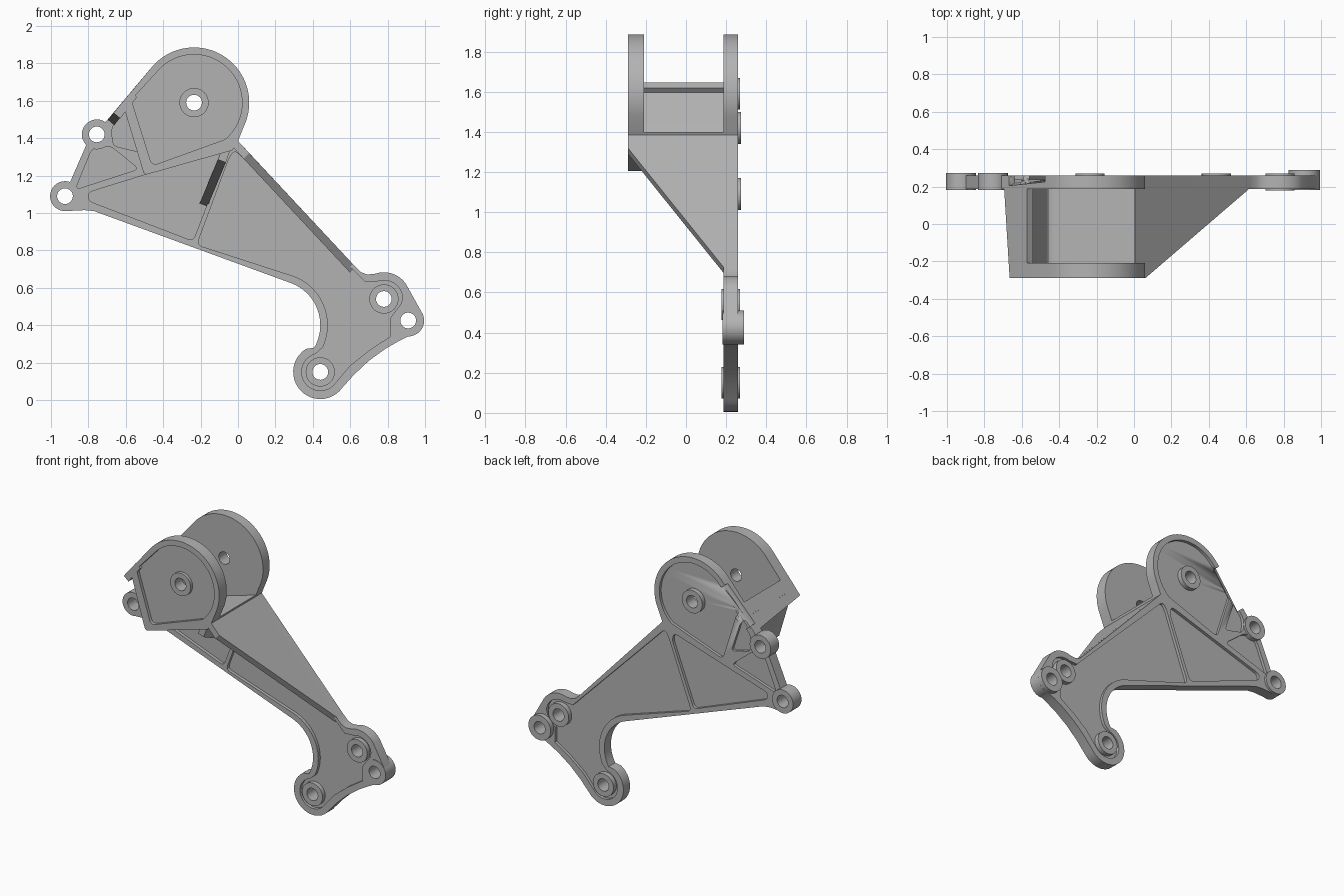
import bpy, bmesh, math
from mathutils import Vector

if "Cube" in bpy.data.objects:
    bpy.data.objects.remove(bpy.data.objects["Cube"])

metal = bpy.data.materials.new("grey_metal")
metal.diffuse_color = (0.45, 0.45, 0.45, 1)
metal.use_nodes = True
metal.node_tree.nodes["Principled BSDF"].inputs["Base Color"].default_value = metal.diffuse_color


def arc(cx, cz, r, a0, a1, n=14):
    return [(cx + r * math.cos(math.radians(a0 + (a1 - a0) * i / n)),
             cz + r * math.sin(math.radians(a0 + (a1 - a0) * i / n))) for i in range(n + 1)]


def circle(c, r):
    return arc(c[0], c[1], r, 0, 360, 32)[:-1]


def rounded(pts, r):
    """Polygon with softened corners."""
    out = []
    for i, p in enumerate(pts):
        p, a, b = Vector(p), Vector(pts[i - 1]), Vector(pts[(i + 1) % len(pts)])
        s = p + (a - p).normalized() * min(r, (a - p).length * 0.45)
        e = p + (b - p).normalized() * min(r, (b - p).length * 0.45)
        for k in range(5):
            t = k / 4
            out.append(tuple(s * (1 - t) ** 2 + p * 2 * t * (1 - t) + e * t * t))
    return out


def finish(name, bm):
    bmesh.ops.remove_doubles(bm, verts=bm.verts, dist=1e-5)
    bmesh.ops.recalc_face_normals(bm, faces=bm.faces)
    me = bpy.data.meshes.new(name)
    bm.to_mesh(me)
    bm.free()
    ob = bpy.data.objects.new(name, me)
    bpy.context.collection.objects.link(ob)
    me.materials.append(metal)
    bpy.ops.object.select_all(action='DESELECT')
    ob.select_set(True)
    bpy.context.view_layer.objects.active = ob
    bpy.ops.object.shade_smooth_by_angle(angle=math.radians(28))
    return ob


def slab(name, loops, y0, y1):
    """Fill loops drawn in x-z (inner loops become holes) and extrude in y."""
    cu = bpy.data.curves.new(name + "_profile", 'CURVE')
    cu.dimensions, cu.fill_mode, cu.extrude = '2D', 'BOTH', (y1 - y0) / 2
    for loop in loops:
        sp = cu.splines.new('POLY')
        sp.points.add(len(loop) - 1)
        for q, (x, z) in zip(sp.points, loop):
            q.co = (x, z, 0, 1)
        sp.use_cyclic_u = True
    tmp = bpy.data.objects.new(name + "_profile", cu)
    bpy.context.collection.objects.link(tmp)
    me = bpy.data.meshes.new_from_object(
        tmp.evaluated_get(bpy.context.evaluated_depsgraph_get()))
    bm = bmesh.new()
    bm.from_mesh(me)
    for v in bm.verts:
        v.co = (v.co.x, (y0 + y1) / 2 - v.co.z, v.co.y)
    bpy.data.objects.remove(tmp)
    bpy.data.curves.remove(cu)
    bpy.data.meshes.remove(me)
    return finish(name, bm)


def gusset(name, p0, front, back, yf, yb, off):
    """Upright wall along an edge, tapering from the front plate to the back plate."""
    bm = bmesh.new()
    side = [Vector((p0[0], yf, p0[1])), Vector((front[0], yf, front[1])),
            Vector((back[0], yb, back[1])), Vector((p0[0], yb, p0[1]))]
    a = [bm.verts.new(v) for v in side]
    b = [bm.verts.new(v + Vector((off[0], 0, off[1]))) for v in side]
    bm.faces.new(a)
    bm.faces.new(b[::-1])
    for i in range(4):
        j = (i + 1) % 4
        bm.faces.new((a[i], a[j], b[j], b[i]))
    return finish(name, bm)


# Layout: pivot and bolt positions in x-z, plate depths in y
PIVOT, FOOT, KNEE = (-0.235, 1.59), (0.44, 0.15), (0.78, 0.54)
TIP, EAR_LOW, EAR_HIGH = (0.91, 0.425), (-0.925, 1.09), (-0.755, 1.42)
B0, B1, F0, F1 = 0.186, 0.258, -0.29, -0.208
HOLE, BOSS = 0.042, 0.078

lug_arc = arc(*PIVOT, 0.295, -25, 140, 36)
outline = (lug_arc + arc(*EAR_HIGH, 0.08, 55, 225) + arc(*EAR_LOW, 0.08, 70, 275)
           + [(-0.82, 1.015), (-0.77, 1.01)] + arc(0.2, 0.4, 0.24, 69, -30, 18)
           + arc(*FOOT, 0.145, 122, 325, 22)
           + [(0.62, 0.135), (0.70, 0.21), (0.79, 0.275), (0.86, 0.315)]
           + arc(*TIP, 0.085, -90, 22) + arc(*KNEE, 0.143, 35, 110, 8)
           + [(0.69, 0.671), (0.655, 0.685), (0.62, 0.72), (0.0, 1.385)])

# Pocket shapes
lug_pocket = arc(*PIVOT, 0.257, -50, 140, 36) + rounded(
    [(-0.432, 1.755), (-0.57, 1.605), (-0.46, 1.255), (-0.12, 1.345)], 0.03)[5:-5]
small_pocket = rounded([(-0.675, 1.46), (-0.60, 1.555), (-0.525, 1.325), (-0.67, 1.36)], 0.03)
ear_pocket = rounded([(-0.78, 1.345), (-0.685, 1.36), (-0.53, 1.235), (-0.87, 1.125)], 0.03)
mid_pocket = rounded([(-0.80, 1.11), (-0.09, 1.33), (-0.075, 1.28), (-0.24, 0.85),
                      (-0.80, 1.065)], 0.03)
arm_pocket = (rounded([(0.62, 0.665), (-0.015, 1.335), (-0.045, 1.30), (-0.22, 0.83),
                       (0.28, 0.66)], 0.03)[5:-5]
              + arc(0.2, 0.4, 0.28, 69, -25, 18) + arc(*FOOT, 0.1, 105, 325, 20)
              + [(0.60, 0.185), (0.70, 0.265), (0.815, 0.34), (0.815, 0.44), (0.872, 0.515)]
              + arc(*KNEE, 0.1, 5, 110, 10) + [(0.68, 0.63)])

# Back plate: raised frame, then thin floors set into its pockets
frame = slab("back_frame", [outline, lug_pocket, small_pocket, ear_pocket, mid_pocket,
                            arm_pocket] + [circle(c, HOLE) for c in (TIP, EAR_LOW, EAR_HIGH)],
             B0, B1)
lug_floor = slab("back_lug_floor", [lug_pocket, circle(PIVOT, BOSS)], B0, 0.238)
for name, loops in (("small_floor", [small_pocket]), ("ear_floor", [ear_pocket]),
                    ("middle_floor", [mid_pocket]),
                    ("arm_floor", [arm_pocket, circle(FOOT, BOSS), circle(KNEE, BOSS)])):
    slab(name, loops, 0.208, 0.238)

# Front lug plate
front_outline = lug_arc + [(-0.665, 1.535), (-0.63, 1.505), (-0.603, 1.54), (-0.505, 1.215),
                           (-0.49, 1.205), (-0.03, 1.335), (0.0, 1.385)]
slab("front_lug_frame", [front_outline, lug_pocket], F0, F1)
slab("front_lug_floor", [lug_pocket, circle(PIVOT, BOSS)], -0.268, F1)

# Bolt bosses
for name, c, r, y0, y1 in (("pivot_back_boss", PIVOT, BOSS, B0, 0.27),
                           ("pivot_front_boss", PIVOT, BOSS, F0, F1),
                           ("foot_boss", FOOT, BOSS, 0.178, 0.27),
                           ("knee_boss", KNEE, BOSS, 0.178, 0.27),
                           ("tip_boss", TIP, 0.085, 0.182, 0.29),
                           ("low_ear_boss", EAR_LOW, 0.08, 0.182, 0.273),
                           ("high_ear_boss", EAR_HIGH, 0.08, 0.182, 0.273)):
    slab(name, [circle(c, r), circle(c, HOLE)], y0, y1)

# Angled web joining the two lug plates
slab("lug_web", [[(-0.573, 1.647), (-0.63, 1.578), (-0.603, 1.54), (-0.505, 1.215),
                  (-0.49, 1.205), (-0.03, 1.335), (0.0, 1.385), (0.005, 1.40)]
                 + rounded([(0.0, 1.40), (-0.46, 1.265), (-0.573, 1.647)], 0.04)[5:10]],
     F1, B0)

# Tapering gussets
gusset("arm_gusset", (0.0, 1.385), (0.06, 1.32), (0.63, 0.71), F0, 0.2, (-0.031, -0.029))
gusset("rib_gusset", (-0.04, 1.34), (-0.065, 1.27), (-0.165, 1.03), -0.28, 0.22,
       (-0.042, 0.016))
gusset("ear_gusset", (-0.573, 1.647), (-0.665, 1.535), (-0.695, 1.497), F0, 0.2,
       (0.033, -0.028))

# Scooped relief along the sloping back edge
bm = bmesh.new()
bmesh.ops.create_cone(bm, cap_ends=True, segments=40, radius1=0.08, radius2=0.06, depth=0.3)
scoop = finish("scoop_cutter", bm)
scoop.location = (-0.575, 0.285, 1.65)
scoop.rotation_euler = (0, math.radians(40), 0)
scoop.hide_render = True
scoop.display_type = 'WIRE'
for ob in (frame, lug_floor):
    m = ob.modifiers.new("relief", 'BOOLEAN')
    m.operation, m.solver, m.object = 'DIFFERENCE', 'EXACT', scoop
